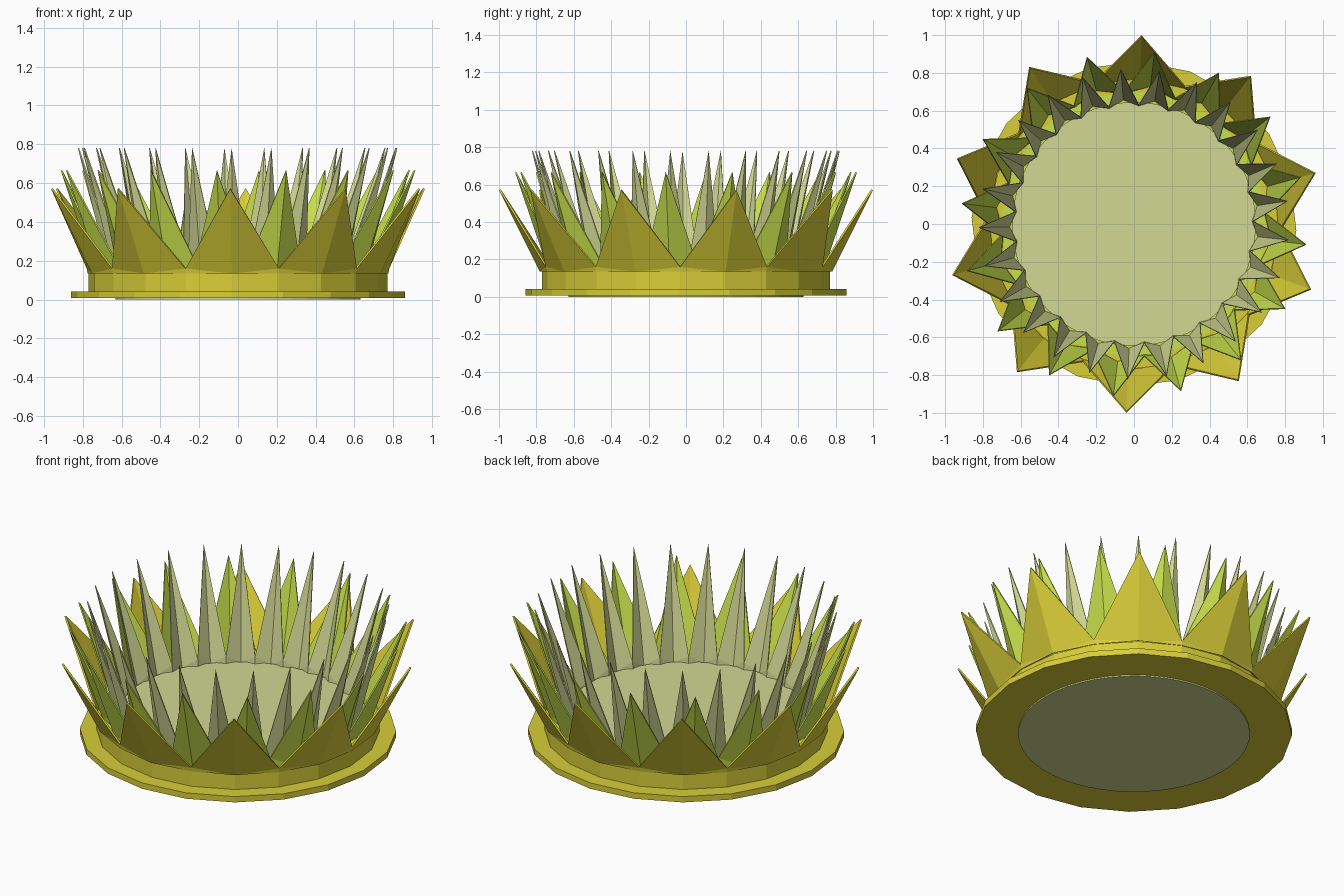
import bpy, bmesh, math

if "Cube" in bpy.data.objects:
    bpy.data.objects.remove(bpy.data.objects["Cube"])


def material(name, rgb):
    lin = [((c / 255 + 0.055) / 1.055) ** 2.4 for c in rgb]
    m = bpy.data.materials.new(name)
    m.diffuse_color = (*lin, 1)
    m.use_nodes = True
    m.node_tree.nodes["Principled BSDF"].inputs["Base Color"].default_value = m.diffuse_color
    return m


yellow = material("golden_yellow", (217, 206, 56))
green = material("lime_green", (200, 224, 76))
pale = material("pale_sage", (210, 217, 147))


def polar(r, a, z):
    return (r * math.cos(a), r * math.sin(a), z)


def finish(bm, name, mat):
    bmesh.ops.recalc_face_normals(bm, faces=bm.faces)
    me = bpy.data.meshes.new(name)
    bm.to_mesh(me)
    bm.free()
    me.materials.append(mat)
    ob = bpy.data.objects.new(name, me)
    bpy.context.collection.objects.link(ob)
    return ob


def turned(name, mat, sides, start, profile):
    """Closed lathe body from (radius, z) points, bottom to top."""
    bm = bmesh.new()
    rings = [[bm.verts.new(polar(r, math.radians(start) + math.tau * i / sides, z))
              for i in range(sides)] for r, z in profile]
    for lo, hi in zip(rings, rings[1:]):
        for i in range(sides):
            j = (i + 1) % sides
            bm.faces.new((lo[i], lo[j], hi[j], hi[i]))
    bm.faces.new(rings[0][::-1])
    bm.faces.new(rings[-1])
    return finish(bm, name, mat)


def spikes(name, mat, count, start, base_z, ridge_r, valley_r, valley_z, tip_r, tip_z, thick):
    """Ring of folded triangular leaves, each creased along its middle."""
    bm = bmesh.new()
    step = math.tau / count
    a0 = math.radians(start)
    low, val, mid, tip = [], [], [], []
    for i in range(count):
        a = a0 + i * step
        low.append(bm.verts.new(polar(valley_r, a - step / 2, base_z)))
        val.append(bm.verts.new(polar(valley_r + 0.005, a - step / 2, valley_z)))
        mid.append(bm.verts.new(polar(ridge_r, a, base_z)))
        tip.append(bm.verts.new(polar(tip_r, a, tip_z)))
    for i in range(count):
        j = (i + 1) % count
        bm.faces.new((low[i], mid[i], val[i]))
        bm.faces.new((val[i], mid[i], tip[i]))
        bm.faces.new((mid[i], low[j], val[j]))
        bm.faces.new((mid[i], val[j], tip[i]))
    ob = finish(bm, name, mat)
    mod = ob.modifiers.new("thickness", "SOLIDIFY")
    mod.thickness = thick
    mod.offset = -1
    return ob


# Bodies: flanged outer base, middle core, and inner core with the floor
turned("outer_base", yellow, 20, 87.7,
       [(0.86, 0.008), (0.86, 0.043), (0.77, 0.043), (0.77, 0.137)])
turned("middle_core", green, 32, 83.2, [(0.70, 0.03), (0.70, 0.142)])
turned("inner_core", pale, 50, 94.9, [(0.63, 0.0), (0.63, 0.03), (0.645, 0.03), (0.645, 0.15)])

# Three rings of spikes
spikes("outer_spikes", yellow, 10, 87.7, 0.135, 0.782, 0.775, 0.16, 1.0, 0.57, 0.01)
spikes("middle_spikes", green, 16, 83.2, 0.138, 0.74, 0.70, 0.19, 0.92, 0.665, 0.008)
spikes("inner_spikes", pale, 25, 94.9, 0.14, 0.665, 0.63, 0.19, 0.825, 0.78, 0.006)
